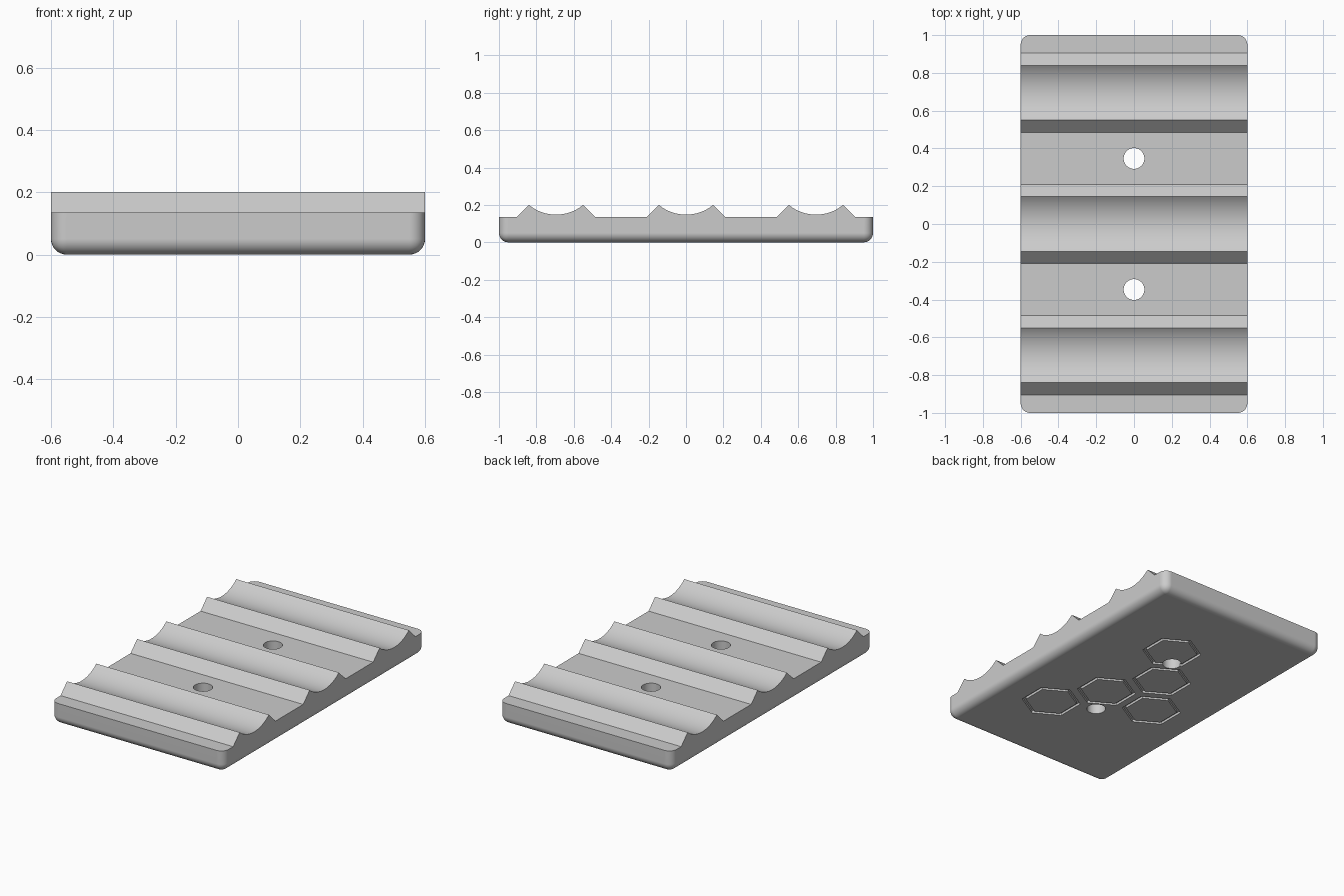
import bpy, bmesh, math
from mathutils import Vector

cube = bpy.data.objects.get("Cube")
if cube:
    bpy.data.objects.remove(cube, do_unlink=True)

HALF_X, HALF_Y = 0.6, 1.0
DECK, CREST, DIP = 0.135, 0.2, 0.148
FILLET = 0.05
RIDGE_Y = (-0.695, 0, 0.695)
BASE_HALF, CREST_HALF = 0.21, 0.145

grey = bpy.data.materials.new("plain grey")
grey.use_nodes = True
grey.diffuse_color = (0.6, 0.6, 0.6, 1)
grey.node_tree.nodes["Principled BSDF"].inputs["Base Color"].default_value = (0.6, 0.6, 0.6, 1)


def make_object(name, bm):
    bmesh.ops.recalc_face_normals(bm, faces=bm.faces)
    mesh = bpy.data.meshes.new(name)
    bm.to_mesh(mesh)
    bm.free()
    mesh.materials.append(grey)
    obj = bpy.data.objects.new(name, mesh)
    bpy.context.collection.objects.link(obj)
    return obj


def cradle(centre, steps=24):
    """Side profile of one grooved ridge: sloped flanks, round trough."""
    sag = CREST - DIP
    radius = (CREST_HALF ** 2 + sag ** 2) / (2 * sag)
    reach = math.asin(CREST_HALF / radius)
    points = [(centre - BASE_HALF, DECK)]
    for i in range(steps + 1):
        a = reach * (2 * i / steps - 1)
        points.append((centre + radius * math.sin(a), DIP + radius * (1 - math.cos(a))))
    return points + [(centre + BASE_HALF, DECK)]


# Plate with three cradles, extruded across its width
profile = [(HALF_Y, 0), (-HALF_Y, 0), (-HALF_Y, DECK)]
profile = profile[1:]
for y in RIDGE_Y:
    profile += cradle(y)
profile += [(HALF_Y, DECK), (HALF_Y, 0)]

bm = bmesh.new()
side = bm.faces.new([bm.verts.new((-HALF_X, y, z)) for y, z in profile])
grown = bmesh.ops.extrude_face_region(bm, geom=[side])
bmesh.ops.translate(bm, vec=(2 * HALF_X, 0, 0),
                    verts=[g for g in grown["geom"] if isinstance(g, bmesh.types.BMVert)])
bmesh.ops.recalc_face_normals(bm, faces=bm.faces)


def is_rounded(edge):
    a, b = (v.co for v in edge.verts)
    on_bottom = max(a.z, b.z) < 0.001
    corner = min(abs(a.y), abs(b.y)) > HALF_Y - 0.001 and abs(a.z - b.z) > 0.1
    return on_bottom or corner


# Rounded bottom rim and upright corners
bmesh.ops.bevel(bm, geom=[e for e in bm.edges if is_rounded(e)], offset=FILLET,
                offset_type='OFFSET', segments=8, profile=0.5, affect='EDGES')
plate = make_object("cradle_plate", bm)

# Screw hole cutter
bm = bmesh.new()
for y in (-0.347, 0.347):
    made = bmesh.ops.create_cone(bm, cap_ends=True, segments=48, radius1=0.055,
                                 radius2=0.055, depth=1)
    bmesh.ops.translate(bm, vec=(0, y, 0), verts=made["verts"])
holes = make_object("hole_cutter", bm)

# Hexagonal groove cutter for the underside
SPACING = 0.346
OUTER, INNER, DEPTH = 0.174, 0.152, 0.015
row = SPACING / 4
centres = [(row, 0.45), (-row, 0.15), (row, -0.15), (3 * row, -0.45), (-3 * row, -0.15)]
bm = bmesh.new()
for cx, cy in centres:
    loops = []
    for r, z in ((OUTER, -0.05), (OUTER, DEPTH), (INNER, DEPTH), (INNER, -0.05)):
        loops.append([bm.verts.new((cx + r * math.sin(k * math.pi / 3),
                                    cy + r * math.cos(k * math.pi / 3), z)) for k in range(6)])
    for i in range(4):
        p, q = loops[i], loops[(i + 1) % 4]
        for k in range(6):
            n = (k + 1) % 6
            bm.faces.new((p[k], p[n], q[n], q[k]))
grooves = make_object("groove_cutter", bm)

# Cut the holes and grooves, then discard the cutters
bpy.ops.object.select_all(action='DESELECT')
plate.select_set(True)
bpy.context.view_layer.objects.active = plate
for cutter in (grooves, holes):
    cutter.hide_render = True
    mod = plate.modifiers.new(cutter.name, 'BOOLEAN')
    mod.operation = 'DIFFERENCE'
    mod.solver = 'EXACT'
    mod.object = cutter
    bpy.ops.object.modifier_apply(modifier=mod.name)
    bpy.data.objects.remove(cutter, do_unlink=True)

bpy.ops.object.shade_smooth_by_angle(angle=math.radians(25))
weighted = plate.modifiers.new("even_shading", 'WEIGHTED_NORMAL')
weighted.keep_sharp = True
